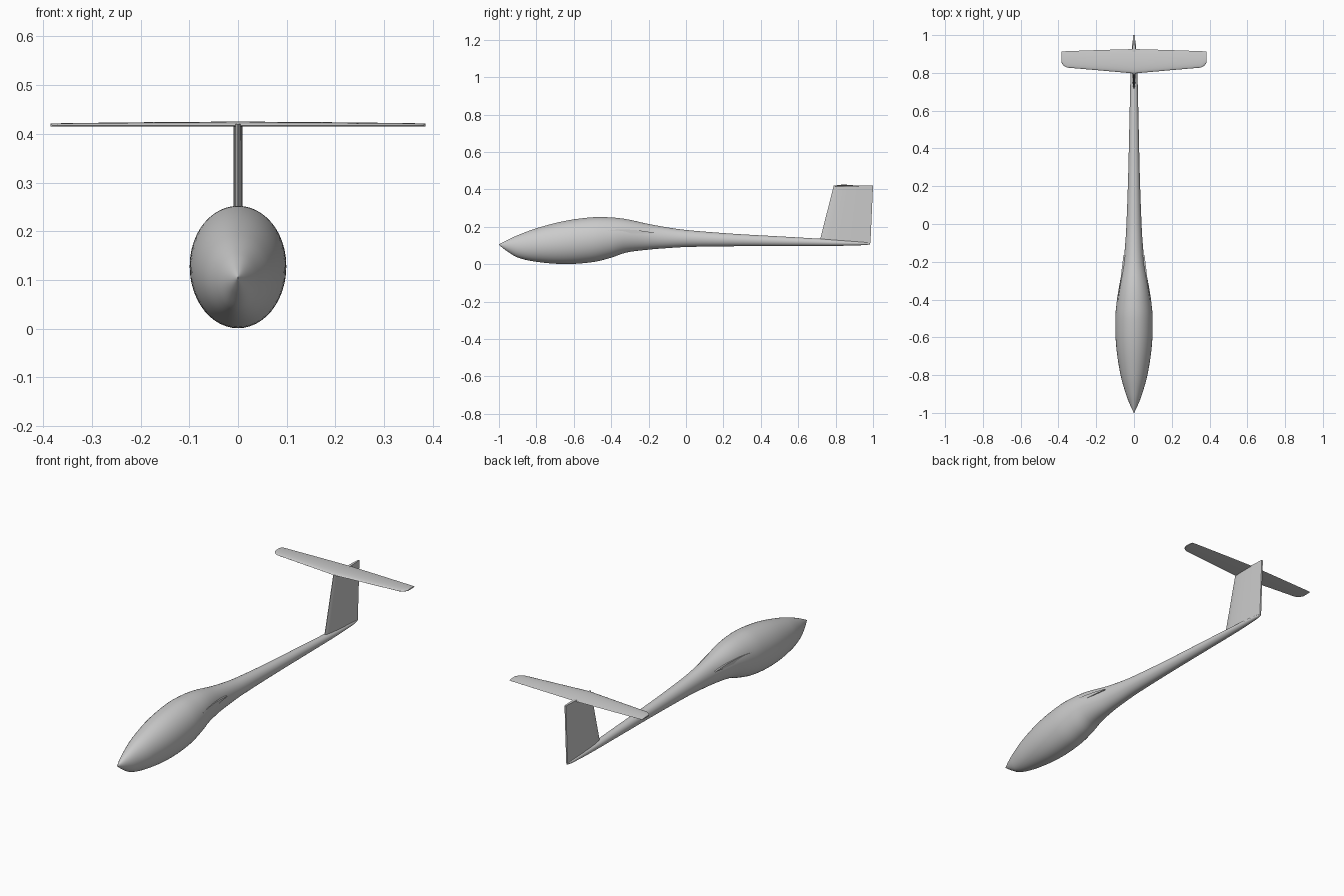
import bpy, bmesh
from math import sin, cos, pi, radians
from mathutils import Vector

cube = bpy.data.objects.get("Cube")
if cube:
    bpy.data.objects.remove(cube, do_unlink=True)

grey = bpy.data.materials.new("light_grey")
grey.use_nodes = True
colour = (0.6, 0.6, 0.6, 1)
grey.diffuse_color = colour
grey.node_tree.nodes["Principled BSDF"].inputs["Base Color"].default_value = colour


def loft(name, rings, angle=40):
    """Skin a list of equal-length point rings and cap both ends."""
    bm = bmesh.new()
    loops = [[bm.verts.new(p) for p in ring] for ring in rings]
    count = len(loops[0])
    for a, b in zip(loops, loops[1:]):
        for i in range(count):
            j = (i + 1) % count
            bm.faces.new((a[i], a[j], b[j], b[i]))
    bm.faces.new(loops[0])
    bm.faces.new(loops[-1])
    bmesh.ops.recalc_face_normals(bm, faces=bm.faces)
    mesh = bpy.data.meshes.new(name)
    bm.to_mesh(mesh)
    bm.free()
    mesh.materials.append(grey)
    obj = bpy.data.objects.new(name, mesh)
    bpy.context.collection.objects.link(obj)
    bpy.ops.object.select_all(action='DESELECT')
    obj.select_set(True)
    bpy.context.view_layer.objects.active = obj
    bpy.ops.object.shade_smooth_by_angle(angle=radians(angle))
    return obj


def smooth_path(points, steps):
    """Interpolate table rows, with slopes that respect uneven spacing."""
    pts = [Vector(p) for p in points]
    last = len(pts) - 1

    def slope(i):
        a, b = pts[max(i - 1, 0)], pts[min(i + 1, last)]
        return (b - a) / (b[0] - a[0])

    out = []
    for i in range(last):
        p, q = pts[i], pts[i + 1]
        h = q[0] - p[0]
        for k in range(steps):
            t = k / steps
            u = 1 - t
            out.append(p * (1 + 2 * t) * u * u + slope(i) * h * t * u * u
                       + q * t * t * (3 - 2 * t) - slope(i + 1) * h * t * t * u)
    return out + [pts[-1]]


# Fuselage stations: y, top z, bottom z, half width
stations = [
    (-1.0, .106, .103, .001),
    (-.96, .127, .072, .02),
    (-.9, .155, .036, .043),
    (-.8, .192, .013, .071),
    (-.65, .231, .001, .094),
    (-.5, .251, .011, .099),
    (-.4, .25, .035, .09),
    (-.32, .241, .062, .077),
    (-.2, .215, .078, .056),
    (-.1, .197, .086, .046),
    (0, .183, .092, .04),
    (.25, .163, .096, .031),
    (.55, .146, .097, .024),
    (.8, .131, .098, .018),
    (.95, .119, .102, .01),
    (.985, .114, .106, .004),
]
SIDES = 48
body = []
for y, top, low, half in smooth_path(stations, 5):
    mid, rise = (top + low) / 2, (top - low) / 2
    body.append([(half * cos(2 * pi * i / SIDES), y, mid + rise * sin(2 * pi * i / SIDES))
                 for i in range(SIDES)])
loft("fuselage", body)


def foil(steps=12):
    """Upper outline from nose to tail as (chord fraction, height 0 to 1)."""
    for i in range(steps + 1):
        t = (1 - cos(pi * i / steps)) / 2
        yield t, 2.6 * (t ** .5) * (1 - t) ** .9 / 1.63


# Short wing root stubs on both sides, cut off parallel to the body
def root_ring(inset):
    upper, lower = [], []
    for t, h in foil():
        y = -.44 + .275 * t
        x = .089 - .033 * t - inset
        upper.append((x, y, .167 + .029 * h))
        lower.append((x, y, .166 - .004 * h))
    return upper + lower[::-1][1:-1]


for side, sign in (("left", 1), ("right", -1)):
    rings = [[(sign * x, y, z) for x, y, z in root_ring(inset)] for inset in (.045, 0)]
    loft(side + "_wing_root", rings)


# Flat-bottomed tailplane with clipped tips
def tail_ring(x, lead, trail, thick):
    upper = [(x, lead + (trail - lead) * t, .417 + thick * h) for t, h in foil()]
    lower = [(x, lead + (trail - lead) * t, .416 - .002 * h) for t, h in foil()]
    return upper + lower[::-1][1:-1]


half_span = [(0, .797, .926, .013), (.18, .813, .921, .011),
             (.355, .828, .915, .008), (.375, .84, .914, .007), (.385, .856, .912, .006)]
span = [(-x, a, b, c) for x, a, b, c in half_span[:0:-1]] + half_span
loft("tailplane", [tail_ring(*s) for s in span])


# Upright fin with a blunt trailing edge
def fin_ring(z, lead, trail):
    profile = [(0, .0015), (.04, .005), (.15, .008), (.35, .009), (.6, .008), (1, .004)]
    right = [(w, lead + (trail - lead) * t, z) for t, w in profile]
    return right + [(-x, y, h) for x, y, h in right[::-1]]


loft("fin", [fin_ring(.113, .712, .986), fin_ring(.42, .79, 1.0)], 30)
